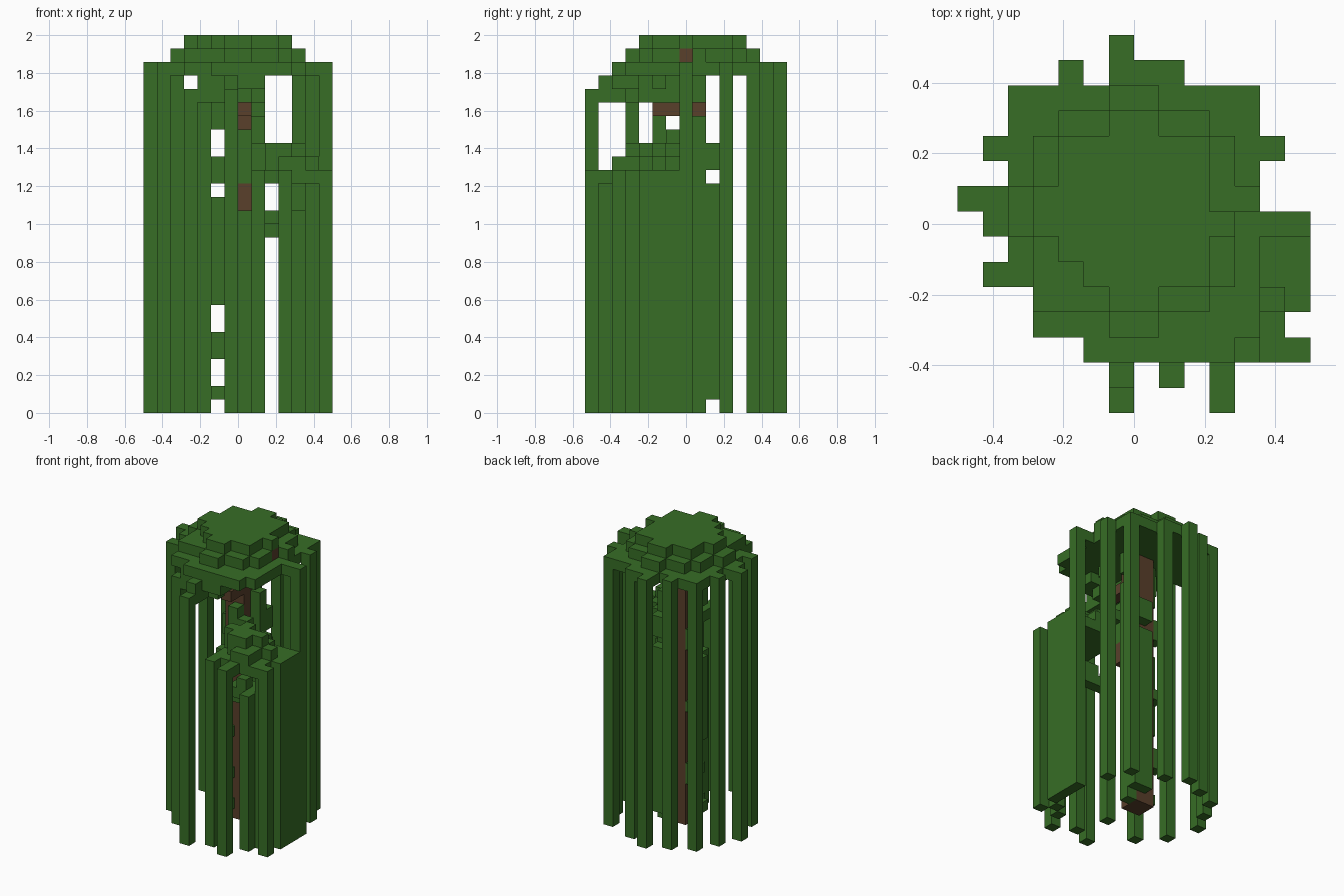
import bpy, bmesh
from mathutils import Vector

old = bpy.data.objects.get("Cube")
if old:
    bpy.data.objects.remove(old)

UNIT = 2 / 28                                # edge of one block
ORIGIN = Vector((-7 * UNIT, -7.5 * UNIT, 0))
SIDES = [Vector(d) for d in ((1, 0, 0), (-1, 0, 0), (0, 1, 0), (0, -1, 0), (0, 0, 1), (0, 0, -1))]
parts = {}                                   # part name -> set of block cells
owner = {}                                   # cell -> part name


def material(name, rgb):
    mat = bpy.data.materials.new(name)
    mat.use_nodes = True
    mat.diffuse_color = (*rgb, 1)
    mat.node_tree.nodes["Principled BSDF"].inputs["Base Color"].default_value = (*rgb, 1)
    return mat


def block(part, x, y, z):
    """Fill a range of cells; each axis is an index or an inclusive (first, last)."""
    spans = [(a, a) if isinstance(a, int) else a for a in (x, y, z)]
    cells = parts.setdefault(part, set())
    for i in range(spans[0][0], spans[0][1] + 1):
        for j in range(spans[1][0], spans[1][1] + 1):
            for k in range(spans[2][0], spans[2][1] + 1):
                if (i, j, k) not in owner:
                    owner[i, j, k] = part
                    cells.add((i, j, k))


def slab(part, z, first_row, spans):
    """One flat layer, given as an x range for each row from front to back."""
    for row, span in enumerate(spans, first_row):
        block(part, span, row, z)


def build(part, mat):
    """Make a mesh from the exposed sides of the blocks of a part."""
    bm = bmesh.new()
    for cell in sorted(parts[part]):
        mid = Vector(cell) + Vector((0.5, 0.5, 0.5))
        for n in SIDES:
            if tuple(int(c) for c in Vector(cell) + n) in owner:
                continue
            u = Vector((n.y, n.z, n.x))
            v = n.cross(u)
            corners = [mid + (n + u * a + v * b) / 2
                       for a, b in ((-1, -1), (1, -1), (1, 1), (-1, 1))]
            bm.faces.new([bm.verts.new(ORIGIN + c * UNIT) for c in corners])
    bmesh.ops.remove_doubles(bm, verts=bm.verts, dist=UNIT / 100)
    bmesh.ops.dissolve_limit(bm, angle_limit=0.01, verts=bm.verts, edges=bm.edges)
    mesh = bpy.data.meshes.new(part)
    bm.to_mesh(mesh)
    bm.free()
    mesh.materials.append(mat)
    bpy.context.collection.objects.link(bpy.data.objects.new(part, mesh))


# Trunk and branches
block("trunk", (6, 7), (7, 8), (0, 25))
block("branches", 7, (5, 6), 22)
block("branches", (8, 10), 7, 26)
block("branches", 7, 6, (15, 16))

# Crown top, stepped in three layers
slab("crown_top", 27, 4, [(6, 7), (5, 9), (4, 9), (3, 10), (3, 9), (4, 9), (4, 9), (6, 7)])
slab("crown_middle", 26, 3, [(6, 7), (3, 9), (3, 10), (3, 10), (2, 10),
                             (2, 11), (3, 10), (3, 10), (4, 9), (6, 7)])
# Crown brim, with tabs that carry the hanging strands
slab("crown_brim", 25, 2, [(5, 10), (3, 11), (3, 11), (1, 11), (2, 11), (1, 13),
                           (0, 11), (2, 11), (1, 12), (2, 11), (2, 11)])
block("crown_brim", 4, 13, 25)
block("crown_brim", (6, 8), 13, 25)
block("crown_brim", 6, 14, 25)

# Ragged drape under the front of the brim
block("front_drape", 6, (1, 2), (23, 24))
block("front_drape", (7, 8), (2, 3), 24)
block("front_drape", 7, 3, 23)
block("front_drape", (4, 5), (3, 6), (23, 24))
block("front_drape", 5, 7, (21, 24))
block("front_drape", 8, 5, 24)

# Long strands hanging from the brim to the ground
for i, j in ((0, 8), (1, 5), (1, 10), (2, 12), (4, 13), (6, 14),
             (8, 13), (11, 12), (12, 10), (13, 7)):
    block("long_strands", i, j, (0, 24))
for i, j in ((3, 3), (6, 0)):
    block("long_strands", i, j, (0, 23))

# Low leaf clump on the front left branch
slab("low_clump", 17, 2, [(8, 13), (8, 12), (8, 13), (8, 13), (9, 13)])
block("low_clump", 8, 1, 17)
block("low_clump", 10, (0, 1), 17)
slab("low_clump", 18, 2, [(10, 11), (9, 11), (8, 12), (9, 11), (10, 10)])
slab("low_clump", 19, 3, [(9, 10), (8, 11), (9, 9), (8, 8)])
block("low_clump", 7, 6, (17, 20))

# Strands and side curtain below the low clump
for i, j in ((8, 1), (10, 0), (13, 2), (12, 3)):
    block("low_strands", i, j, (0, 16))
block("side_curtain", 13, (4, 6), (0, 16))

# Small tuft inside the low strands, with its own strands
block("inner_tuft", (7, 10), 4, 13)
block("inner_tuft", (9, 11), (3, 4), 14)
block("inner_tuft", 10, 3, 15)
for i, j in ((7, 4), (11, 2)):
    block("inner_strands", i, j, (0, 14))

# Leaf cover on the left and back of the trunk
block("trunk_cover", 8, 8, (0, 21))
block("trunk_cover", 8, 8, (23, 24))
block("trunk_cover", (7, 8), 9, (1, 16))
block("trunk_cover", (7, 8), 9, (18, 19))

# Leaf knots around the trunk, by height
for k in (4, 5, 11, 17, 18):
    block("trunk_knots", 5, 8, k)
for k in (1, 8, 15):
    block("trunk_knots", 5, 7, k)
block("trunk_knots", 5, 7, (9, 14))
for k in (1, 4, 8):
    block("trunk_knots", 6, 6, k)

leaf = material("leaf green", (0.038, 0.155, 0.019))
bark = material("bark brown", (0.1, 0.05, 0.024))
for name in parts:
    build(name, bark if name in ("trunk", "branches") else leaf)
